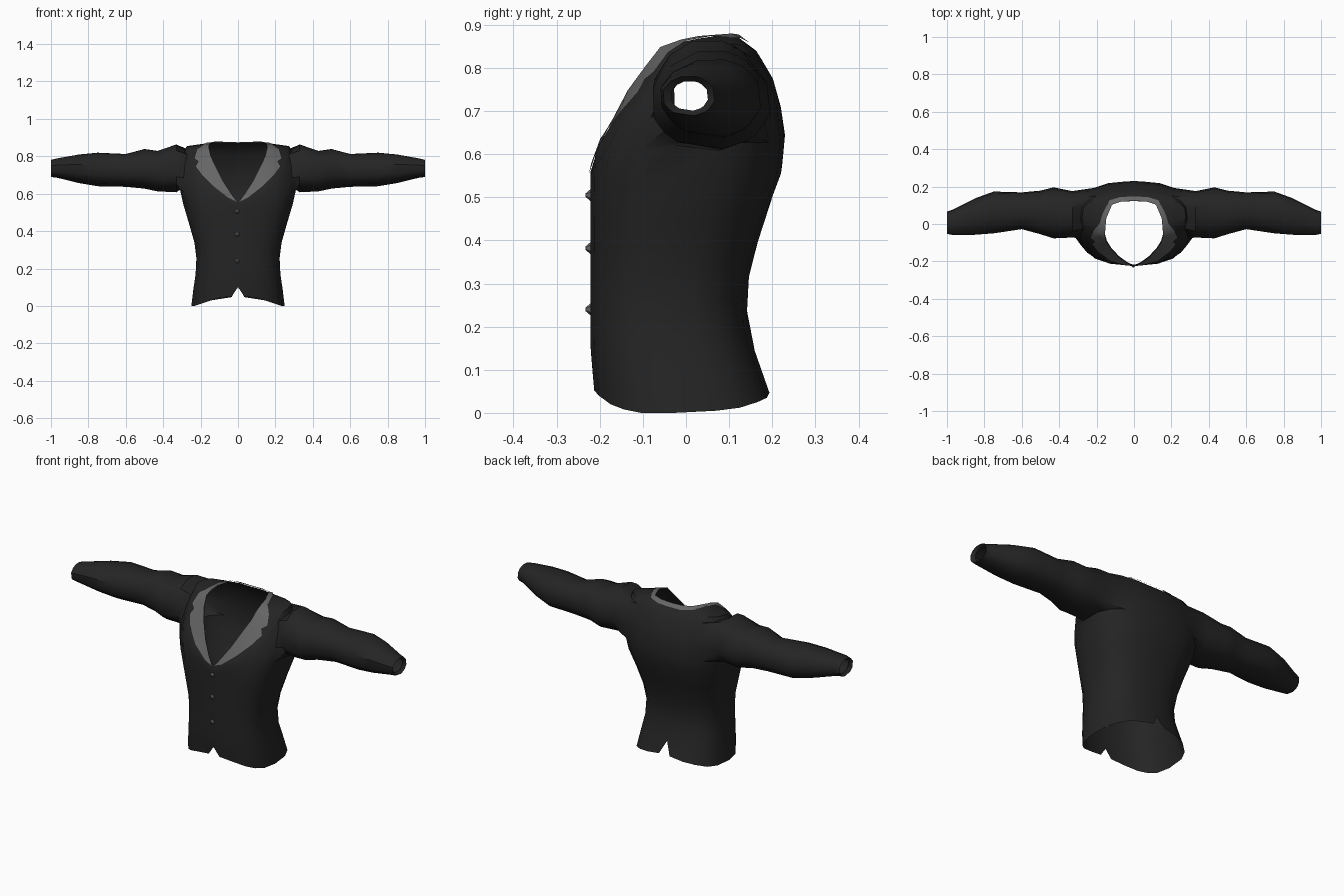
import bpy, bmesh, math
from mathutils import Vector
from mathutils.bvhtree import BVHTree

if "Cube" in bpy.data.objects:
    bpy.data.objects.remove(bpy.data.objects["Cube"])


def material(name, v):
    m = bpy.data.materials.new(name)
    m.diffuse_color = (v, v, v, 1)
    m.use_nodes = True
    m.node_tree.nodes["Principled BSDF"].inputs["Base Color"].default_value = m.diffuse_color
    return m


dark, grey = material("dark_cloth", 0.018), material("grey_satin", 0.13)


def finish(bm, name, mat, mirror=True):
    me = bpy.data.meshes.new(name)
    bm.to_mesh(me)
    ob = bpy.data.objects.new(name, me)
    bpy.context.collection.objects.link(ob)
    me.materials.append(mat)
    if mirror:
        mod = ob.modifiers.new("mirror", 'MIRROR')
        mod.merge_threshold = 0.0005
    bpy.ops.object.select_all(action='DESELECT')
    ob.select_set(True)
    bpy.context.view_layer.objects.active = ob
    bpy.ops.object.shade_smooth_by_angle(angle=math.radians(40))
    return ob


# Torso section by height: z, half width, front y, back y
PROFILE = [(0, .25, -.205, .205), (.05, .245, -.213, .193), (.16, .228, -.222, .15),
           (.23, .222, -.222, .135), (.31, .225, -.222, .14), (.46, .268, -.222, .185),
           (.55, .295, -.222, .22), (.60, .308, -.22, .226), (.65, .313, -.20, .23),
           (.72, .31, -.16, .218), (.78, .30, -.12, .20), (.86, .275, -.05, .15)]
# One entry per column, running from front centre to back centre
ANGLES = [-90, -86, -70, -52, -38, -24, -4, 14, 32, 52, 70, 86, 90]
HEM = [.10, .052, .04, .02, .008, 0, 0, .005, .012, .025, .035, .047, .115]
TOPS = [.53, .56, .62, .69, .77, .835, .85, .855, .855, .85, .845, .84, .84]
NECK = [(0, -.22, .55), (.035, -.205, .595), (.08, -.172, .665), (.12, -.13, .745),
        (.145, -.09, .80), (.155, -.055, .845), (.152, -.01, .86), (.148, .03, .868),
        (.135, .07, .874), (.115, .105, .874), (.07, .12, .872), (.012, .122, .87),
        (0, .122, .87)]
ROWS = [0, .1, .2, .3, .4, .52, .64, .73, .82, .91, .97, 1]


def torso_point(deg, z):
    for a, b in zip(PROFILE, PROFILE[1:]):
        if z <= b[0]:
            break
    t = (z - a[0]) / (b[0] - a[0])
    w, f, k = [a[i] + (b[i] - a[i]) * t for i in (1, 2, 3)]
    c, s = math.cos(math.radians(deg)), math.sin(math.radians(deg))
    x = w * max(c, 0) ** .75 if abs(deg) < 90 else 0
    return Vector((x, (f + k) / 2 + (k - f) / 2 * math.copysign(abs(s) ** .75, s), z))


# Torso: rows of columns, leaving a hole for the arm
bm = bmesh.new()
grid = [[bm.verts.new(torso_point(a, h + (t - h) * r)) for a, h, t in zip(ANGLES, HEM, TOPS)]
        for r in ROWS]
grid.append([bm.verts.new(p) for p in NECK])
C0, C1, R0, R1 = 5, 9, 7, 10
for r in range(len(grid) - 1):
    for c in range(len(ANGLES) - 1):
        if not (C0 <= c < C1 and R0 <= r < R1):
            bm.faces.new((grid[r][c], grid[r][c + 1], grid[r + 1][c + 1], grid[r + 1][c]))

# Sleeve: rings continued from the edge of the arm hole, turned in at the cuff
ring = ([grid[R0][c] for c in range(C0, C1)] + [grid[r][C1] for r in range(R0, R1)] +
        [grid[R1][c] for c in range(C1, C0, -1)] + [grid[r][C0] for r in range(R1, R0, -1)])
angles = [math.atan2((v.co.z - .73) / .11, (v.co.y - .06) / .125) for v in ring]
SLEEVE = [(.33, .605, .867, -.078, .18), (.43, .61, .832, -.083, .20),
          (.50, .625, .842, -.06, .182), (.60, .635, .815, -.032, .172),
          (.75, .638, .822, -.055, .177), (.85, .655, .812, -.062, .14),
          (.97, .685, .79, -.062, .078), (1.0, .688, .782, -.055, .068),
          (.985, .70, .77, -.035, .052)]
for x, z0, z1, y0, y1 in SLEEVE:
    new = [bm.verts.new((x, (y0 + y1) / 2 + (y1 - y0) / 2 * math.cos(a),
                         (z0 + z1) / 2 + (z1 - z0) / 2 * math.sin(a))) for a in angles]
    for i in range(len(ring)):
        j = (i + 1) % len(ring)
        bm.faces.new((ring[i], ring[j], new[j], new[i]))
    ring = new
bm.normal_update()
tree = BVHTree.FromBMesh(bm)
finish(bm, "jacket", dark)
bm.free()

# Lapel and collar: a strip laid on the torso around the neck opening
OUTER = [(0, -.22, .55), (.055, -.21, .575), (.125, -.19, .63), (.19, -.16, .70),
         (.232, -.13, .76), (.215, -.11, .785), (.24, -.085, .80), (.225, -.05, .845),
         (.185, 0, .862), (.165, .06, .87), (.13, .125, .865), (.07, .145, .86),
         (0, .145, .857)]
PAIR = [0, 1, 2, 3, 4, 4, 5, 5, 6, 7, 9, 10, 12]
bm = bmesh.new()
strip = []
for o, n in zip(OUTER, PAIR):
    col = []
    for k in range(4):
        p = Vector(NECK[n]).lerp(Vector(o), k / 3)
        q, nor, _, _ = tree.find_nearest(p)
        if nor.dot(q - Vector((0, .02, .5))) < 0:
            nor = -nor
        q = q + nor * .006
        if o[0] == 0:
            q.x = 0
        col.append(bm.verts.new(q))
    strip.append(col)
for a, b in zip(strip, strip[1:]):
    for k in range(3):
        bm.faces.new((a[k], b[k], b[k + 1], a[k + 1]))
bmesh.ops.remove_doubles(bm, verts=bm.verts, dist=.0005)
bmesh.ops.recalc_face_normals(bm, faces=bm.faces)
finish(bm, "lapel_collar", grey)
bm.free()

# Buttons: small pointed studs down the front
for i, z in enumerate((.505, .382, .24)):
    bpy.ops.mesh.primitive_cone_add(vertices=6, radius1=.016, radius2=.004, depth=.014,
                                    location=(-.004, -.226, z), rotation=(math.pi / 2, 0, 0))
    b = bpy.context.object
    b.name = "button_%d" % (i + 1)
    b.data.materials.append(grey)
